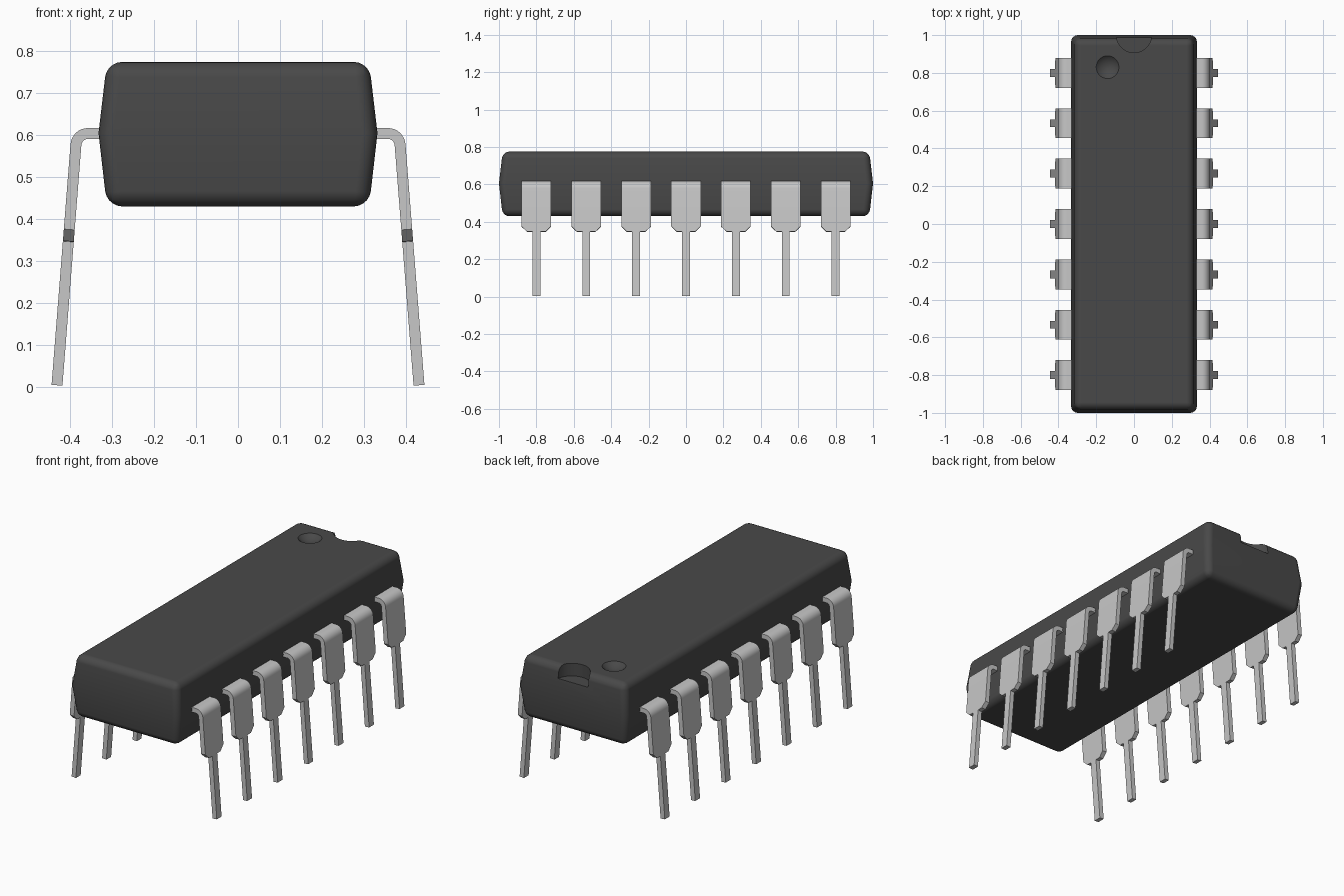
import bpy, bmesh, math
from mathutils import Vector

if "Cube" in bpy.data.objects:
    bpy.data.objects.remove(bpy.data.objects["Cube"], do_unlink=True)


def material(name, value):
    m = bpy.data.materials.new(name)
    m.use_nodes = True
    m.diffuse_color = (value, value, value, 1)
    m.node_tree.nodes["Principled BSDF"].inputs["Base Color"].default_value = (value, value, value, 1)
    return m


charcoal = material("charcoal plastic", 0.066)
tin = material("tinned metal", 0.57)


def add_object(name, bm, mat):
    bmesh.ops.recalc_face_normals(bm, faces=bm.faces)
    mesh = bpy.data.meshes.new(name)
    bm.to_mesh(mesh)
    bm.free()
    mesh.materials.append(mat)
    ob = bpy.data.objects.new(name, mesh)
    bpy.context.collection.objects.link(ob)
    return ob


def select_only(ob):
    bpy.ops.object.select_all(action='DESELECT')
    ob.select_set(True)
    bpy.context.view_layer.objects.active = ob


def loft(bm, rings):
    """Skin a list of four-cornered rings and cap both ends."""
    rings = [[bm.verts.new(p) for p in ring] for ring in rings]
    for a, b in zip(rings, rings[1:]):
        for i in range(4):
            j = (i + 1) % 4
            bm.faces.new((a[i], a[j], b[j], b[i]))
    bm.faces.new(rings[0])
    bm.faces.new(rings[-1])


# Body: tapers above and below the parting line, all other edges rounded
MID, TOP = 0.605, 0.775
bm = bmesh.new()
loft(bm, [[(-x, -y, z), (x, -y, z), (x, y, z), (-x, y, z)]
          for x, y, z in ((0.313, 0.98, 0.43), (0.333, 1.0, MID), (0.313, 0.98, TOP))])
edges = [e for e in bm.edges if not all(abs(v.co.z - MID) < 1e-4 for v in e.verts)]
bmesh.ops.bevel(bm, geom=edges, offset=0.036, segments=5, profile=0.5, affect='EDGES')
body = add_object("body", bm, charcoal)

# End notch and round dimple are cut from the top
bm = bmesh.new()
bmesh.ops.create_cone(bm, cap_ends=True, segments=48, radius1=0.093, radius2=0.093, depth=0.2)
bmesh.ops.translate(bm, verts=bm.verts, vec=(0, 1.0, TOP - 0.07 + 0.1))
notch = add_object("notch_cutter", bm, charcoal)

bm = bmesh.new()
bmesh.ops.create_uvsphere(bm, u_segments=48, v_segments=32, radius=0.085)
bmesh.ops.translate(bm, verts=bm.verts, vec=(-0.14, 0.83, TOP + 0.06))
dimple = add_object("dimple_cutter", bm, charcoal)

select_only(body)
for cutter in (notch, dimple):
    mod = body.modifiers.new(cutter.name, 'BOOLEAN')
    mod.operation = 'DIFFERENCE'
    mod.solver = 'EXACT'
    mod.object = cutter
    bpy.ops.object.modifier_apply(modifier=mod.name)
    bpy.data.objects.remove(cutter, do_unlink=True)
bpy.ops.object.shade_smooth_by_angle(angle=math.radians(30))
weighted = body.modifiers.new("flat faces", 'WEIGHTED_NORMAL')
weighted.keep_sharp = True

# Pin: a bent strip, wide at the shoulder and narrow at the tip
WIDE, SHOULDER, NARROW = 0.079, 0.05, 0.021
R_IN, R_OUT = 0.016, 0.042
LEAN = math.radians(4.5)
centre = Vector((0.358, 0, 0.575))


def section(inner, outer, half):
    return [(inner.x, -half, inner.z), (outer.x, -half, outer.z),
            (outer.x, half, outer.z), (inner.x, half, inner.z)]


rings = [section(Vector((0.30, 0, centre.z + R_IN)), Vector((0.30, 0, centre.z + R_OUT)), WIDE)]
STEPS = 8
for i in range(STEPS + 1):
    a = math.pi / 2 + (LEAN - math.pi / 2) * i / STEPS
    d = Vector((math.cos(a), 0, math.sin(a)))
    rings.append(section(centre + d * R_IN, centre + d * R_OUT, WIDE))
down = Vector((math.sin(LEAN), 0, -math.cos(LEAN)))
for length, half in ((0.203, WIDE), (0.231, SHOULDER), (0.232, NARROW), (0.576, NARROW)):
    rings.append(section(centre + d * R_IN + down * length,
                         centre + d * R_OUT + down * length, half))
bm = bmesh.new()
loft(bm, rings)
pin = add_object("pin_left_1", bm, tin)
select_only(pin)
bpy.ops.object.shade_smooth_by_angle(angle=math.radians(25))

# Seven pins along each side share one mesh
for side, turn in (("left", 0), ("right", math.pi)):
    for i in range(7):
        ob = pin
        if side == "right" or i > 0:
            ob = bpy.data.objects.new(f"pin_{side}_{i + 1}", pin.data)
            bpy.context.collection.objects.link(ob)
        ob.location.y = (i - 3) * 0.2667
        ob.rotation_euler.z = turn
